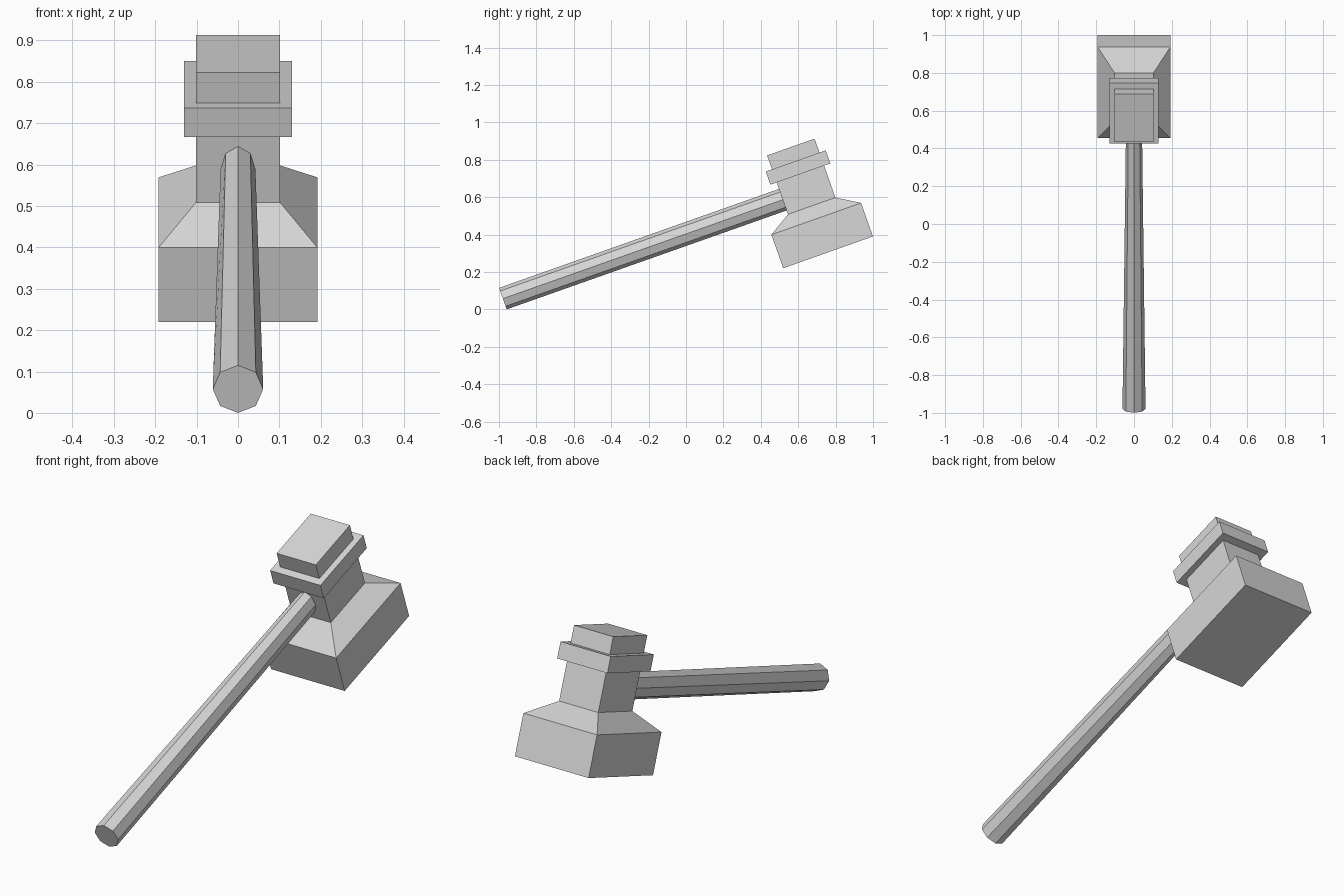
import bpy
import bmesh
import math
from mathutils import Matrix

cube = bpy.data.objects.get("Cube")
if cube:
    bpy.data.objects.remove(cube, do_unlink=True)

# Hammer rests tilted: everything is built along a level handle, then rotated
TILT = Matrix.Rotation(math.radians(19.5), 4, 'X')
HEAD_Y = 0.818

grey = bpy.data.materials.new("plain grey")
grey.use_nodes = True
colour = (0.68, 0.68, 0.68, 1.0)
grey.diffuse_color = colour
grey.node_tree.nodes["Principled BSDF"].inputs["Base Color"].default_value = colour


def loft(name, rings):
    """Join rings of points with quads and cap both ends."""
    bm = bmesh.new()
    loops = [[bm.verts.new(TILT @ Matrix.Translation(p).to_translation()) for p in ring]
             for ring in rings]
    n = len(loops[0])
    for a, b in zip(loops, loops[1:]):
        for i in range(n):
            j = (i + 1) % n
            bm.faces.new((a[i], a[j], b[j], b[i]))
    bm.faces.new(loops[0])
    bm.faces.new(loops[-1])
    bmesh.ops.recalc_face_normals(bm, faces=bm.faces)
    mesh = bpy.data.meshes.new(name)
    bm.to_mesh(mesh)
    bm.free()
    mesh.materials.append(grey)
    obj = bpy.data.objects.new(name, mesh)
    bpy.context.collection.objects.link(obj)
    return obj


def rectangle(half_x, half_y, z):
    return [(sx * half_x, HEAD_Y + sy * half_y, z)
            for sx, sy in ((-1, -1), (1, -1), (1, 1), (-1, 1))]


def octagon(radius_x, radius_z, y, z):
    return [(radius_x * math.sin(i * math.pi / 4), y,
             z + radius_z * math.cos(i * math.pi / 4)) for i in range(8)]


# Head: heavy block with sloped shoulders, running up into the neck and cap
loft("hammer_head", [
    rectangle(0.192, 0.2545, 0.034),
    rectangle(0.192, 0.2545, 0.224),
    rectangle(0.102, 0.1345, 0.297),
    rectangle(0.102, 0.1345, 0.631),
])

# Collar band around the neck
loft("collar", [rectangle(0.131, 0.170, z) for z in (0.478, 0.552)])

# Eight-sided handle, narrowing sideways towards the head
loft("handle", [
    octagon(0.061, 0.061, -0.9035, 0.381),
    octagon(0.042, 0.061, 0.70, 0.380),
])
